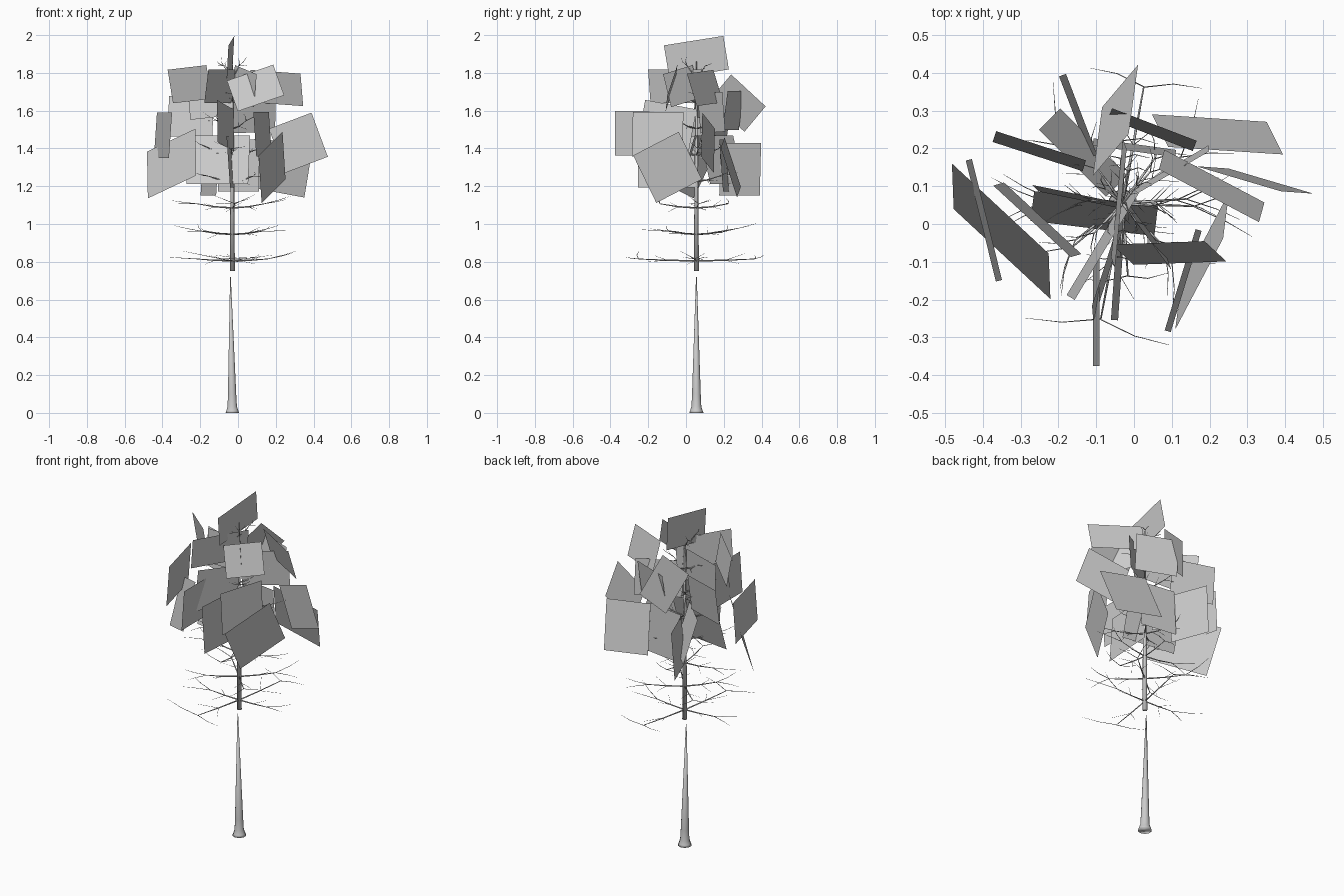
import bpy, bmesh, math, random
from mathutils import Vector

if "Cube" in bpy.data.objects:
    bpy.data.objects.remove(bpy.data.objects["Cube"])

random.seed(4)
CX, CY = -0.03, 0.055
UP = Vector((0, 0, 1))


def finish(bm, name, smooth=False):
    me = bpy.data.meshes.new(name)
    bm.to_mesh(me)
    bm.free()
    ob = bpy.data.objects.new(name, me)
    bpy.context.collection.objects.link(ob)
    for p in me.polygons:
        p.use_smooth = smooth


def heading(a):
    return Vector((math.cos(a), math.sin(a), 0))


def tube(bm, pts, radii, sides):
    """Tapered tube along a path."""
    pts = [Vector(p) for p in pts]
    rings = []
    for i, p in enumerate(pts):
        d = (pts[min(i + 1, len(pts) - 1)] - pts[max(i - 1, 0)]).normalized()
        u = d.cross(Vector((1, 0, 0)) if abs(d.z) > 0.8 else UP).normalized()
        v = d.cross(u)
        rings.append([bm.verts.new(p + radii[i] * (math.cos(a) * u + math.sin(a) * v))
                      for a in (2 * math.pi * k / sides for k in range(sides))])
    for a, b in zip(rings, rings[1:]):
        for k in range(sides):
            bm.faces.new((a[k], a[(k + 1) % sides], b[(k + 1) % sides], b[k]))
    bm.faces.new(rings[0])
    bm.faces.new(rings[-1])
    bmesh.ops.recalc_face_normals(bm, faces=bm.faces)


def trunk(name, profile, sides, lean=0):
    bm = bmesh.new()
    tube(bm, [(CX - lean * z, CY, z) for z, r in profile], [r for z, r in profile], sides)
    finish(bm, name, True)


# Trunk: flared foot tapering to a point, a gap, then the crown stem
trunk("lower_trunk", [(0, .038), (.012, .033), (.035, .026), (.1, .023), (.72, .002)], 10, .014)
trunk("upper_trunk", [(.75, .0135), (1.3, .0095), (1.86, .002)], 8)


# Branches: an arm out to an elbow, forking into side twigs
def branch(bm, z, ang, length, rise):
    d = heading(ang)
    s = Vector((-d.y, d.x, 0))
    o = Vector((CX, CY, z))
    elbow = o + d * length + UP * rise
    mid = o + d * length * .5 + UP * rise * .3
    tube(bm, [o, mid, elbow], [.0045, .0035, .002], 4)
    side = abs(d.x)
    for sg in (-1, 1):
        k = length * random.uniform(.5, .7)
        tip = elbow + s * sg * k * (1 - .4 * side) + d * k * (1.4 * side - .1) + UP * random.uniform(0, .05)
        tube(bm, [elbow, elbow.lerp(tip, .5) + d * .01, tip], [.002, .0015, .0006], 3)
        t2 = mid + (s * sg * .35 + d * .4) * length * .7 + UP * random.uniform(-.03, .04)
        tube(bm, [mid, t2], [.0015, .0006], 3)


bm = bmesh.new()
for w in range(8):
    z = .805 + .14 * w
    length = .25 - .026 * w
    for i in range(4):
        fac = (.75, 1.25)[i % 2 == 0] if w == 0 else random.uniform(.75, 1)
        a = math.radians(85 - 40 * (w % 2) + 90 * i + random.uniform(-10, 10))
        branch(bm, z, a, length * fac, .01 + .006 * w)
finish(bm, "branches", True)


# Foliage cards: rectangles that get shorter towards the top
def card(bm, az, r, z, yaw, roll, width, lean):
    az, yaw, roll, lean = map(math.radians, (az, yaw, roll, lean))
    out, w = heading(az), heading(yaw)
    n = Vector((w.y, -w.x, 0))
    if n.dot(out) < 0:
        n = -n
    v = UP * math.cos(lean) - n * math.sin(lean)
    t = min(1, max(0, (z - 1.3) / .42))
    a = (w * math.cos(roll) + v * math.sin(roll)) * width / 2
    b = (v * math.cos(roll) - w * math.sin(roll)) * (.14 - .05 * t)
    c = Vector((CX, CY, z)) + out * r
    bm.faces.new([bm.verts.new(p) for p in (c - a - b, c + a - b, c + a + b, c - a + b)])


# azimuth, distance from stem, height, heading, roll, width; grouped by lean in degrees
groups = {
    17: [(193, .33, 1.32, -49, 20, .37), (-47, .18, 1.72, -4, 20, .26), (200, .08, 1.34, -7, 0, .33),
         (36, .31, 1.30, -7, -11, .31), (11, .24, 1.72, -29, -4, .30), (128, .17, 1.34, -45, 0, .25),
         (95, .22, 1.64, 66, -45, .25)],
    4: [(10, .355, 1.43, -15, 20, .25), (117, .26, 1.29, -69, 0, .23), (-52, .26, 1.475, 73, 0, .28),
        (187, .37, 1.47, -76, 0, .33), (256, .29, 1.48, -90, 0, .30), (78, .15, 1.31, -8, 0, .22),
        (266, .15, 1.33, 86, 0, .32), (180, .01, 1.882, 85, 9, .32)],
    -8: [(-36, .26, 1.30, 66, 25, .30), (148, .26, 1.57, -18, 0, .25), (191, .23, 1.74, -42, 5, .28),
         (244, .12, 1.73, 59, 0, .33), (68, .21, 1.60, -21, 0, .24)],
}
bm = bmesh.new()
for lean, rows in groups.items():
    for row in rows:
        card(bm, *row, lean)
# inner cards: radial fill rising around the stem
for i in range(4):
    az = 257 + 137.5 * i
    card(bm, az, .16 - .02 * i, 1.52 + .07 * i, az - 4, 10 - 8 * i, .29 - .03 * i, 4)
finish(bm, "foliage_cards")
